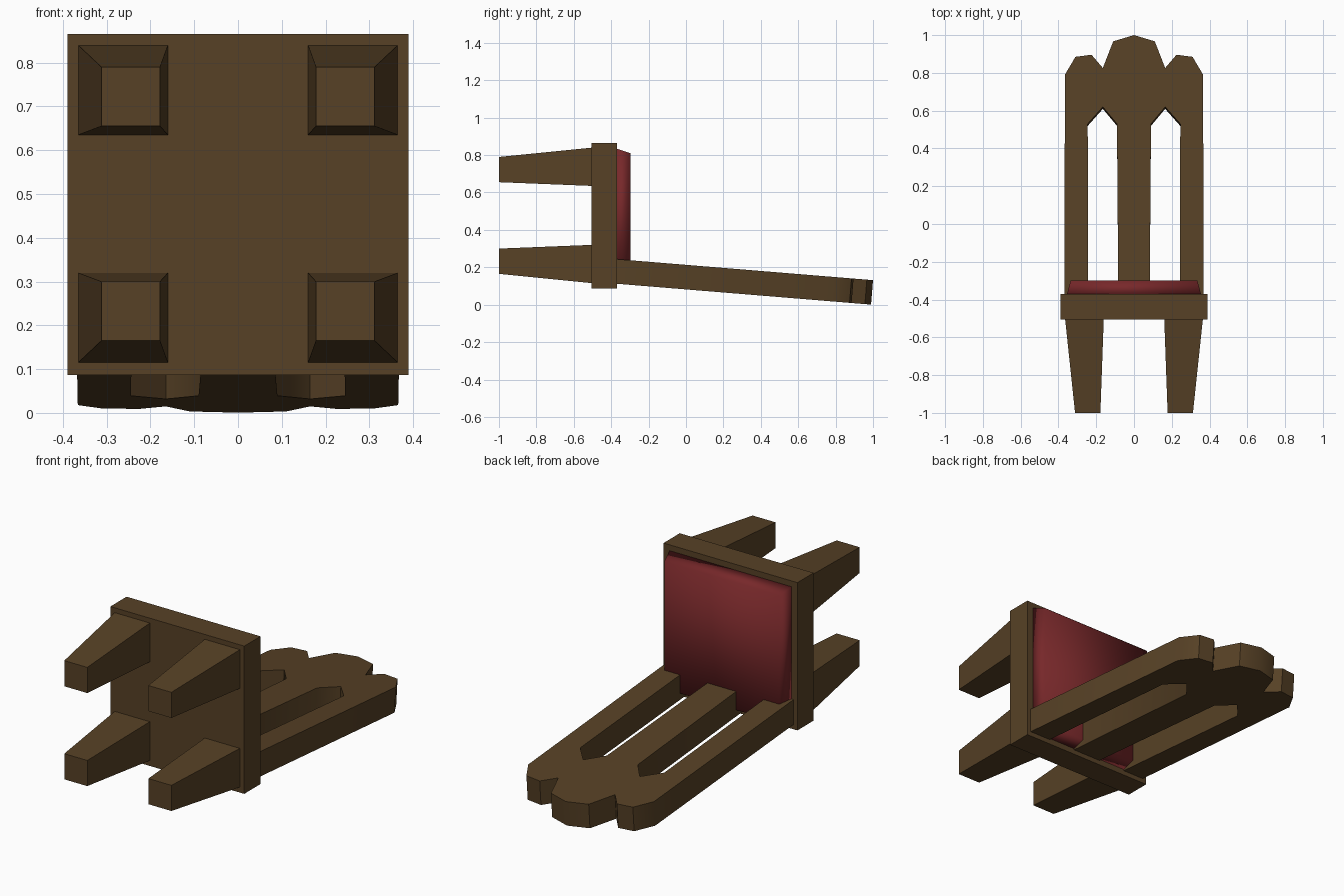
import bpy, bmesh, math

if "Cube" in bpy.data.objects:
    bpy.data.objects.remove(bpy.data.objects["Cube"])


def material(name, rgb):
    m = bpy.data.materials.new(name)
    m.diffuse_color = (*rgb, 1)
    m.use_nodes = True
    m.node_tree.nodes["Principled BSDF"].inputs["Base Color"].default_value = m.diffuse_color
    return m


wood = material("dark wood", (0.095, 0.053, 0.019))
fabric = material("red fabric", (0.185, 0.021, 0.023))


def loft(name, ring_a, ring_b, mat):
    """Solid between two matching rings of points."""
    bm = bmesh.new()
    a = [bm.verts.new(p) for p in ring_a]
    b = [bm.verts.new(p) for p in ring_b]
    bm.faces.new(a)
    bm.faces.new(b[::-1])
    for i in range(len(a)):
        j = (i + 1) % len(a)
        bm.faces.new((a[i], b[i], b[j], a[j]))
    bmesh.ops.recalc_face_normals(bm, faces=bm.faces)
    me = bpy.data.meshes.new(name)
    bm.to_mesh(me)
    bm.free()
    me.materials.append(mat)
    ob = bpy.data.objects.new(name, me)
    bpy.context.collection.objects.link(ob)
    return ob


def rect(x0, x1, z0, z1, y):
    return [(x0, y, z0), (x1, y, z0), (x1, y, z1), (x0, y, z1)]


# Seat frame
loft("seat_frame", rect(-0.39, 0.39, 0.087, 0.865, -0.505),
     rect(-0.39, 0.39, 0.087, 0.865, -0.37), wood)

# Cushion, softly shaded
cushion = loft("seat_cushion", rect(-0.355, 0.355, 0.118, 0.835, -0.372),
               rect(-0.335, 0.335, 0.14, 0.81, -0.298), fabric)
for p in cushion.data.polygons:
    p.use_smooth = True

# Tapered legs
for side, s in (("left", -1), ("right", 1)):
    for row, base, tip in (("front", (0.635, 0.84), (0.655, 0.79)),
                           ("back", (0.115, 0.32), (0.165, 0.30))):
        loft(f"{row}_{side}_leg", rect(s * 0.16, s * 0.365, *base, -0.5),
             rect(s * 0.178, s * 0.312, *tip, -1.0), wood)

# Backrest: three slats joined under a scalloped crest, tilted backwards
half = [(0.087, 0.53), (0.083, -0.39), (0.0, -0.39)][::-1]
half = [(0.083, -0.39), (0.09, 0.53), (0.165, 0.62), (0.245, 0.53),
        (0.243, -0.39), (0.368, -0.39), (0.366, 0.79), (0.31, 0.885),
        (0.225, 0.896), (0.165, 0.826), (0.11, 0.967)]
outline = half + [(0.0, 1.0)] + [(-x, y) for x, y in reversed(half)]
slope, thick = 0.082, 0.131
n = math.hypot(1, slope)
front = [(x, y, 0.2435 - slope * (y + 0.37)) for x, y in outline]
rear = [(x, y - thick * slope / n, z - thick / n) for x, y, z in front]
back = loft("backrest", front, rear, wood)
bpy.context.view_layer.objects.active = back
back.select_set(True)
bpy.ops.object.shade_smooth_by_angle(angle=math.radians(40))
